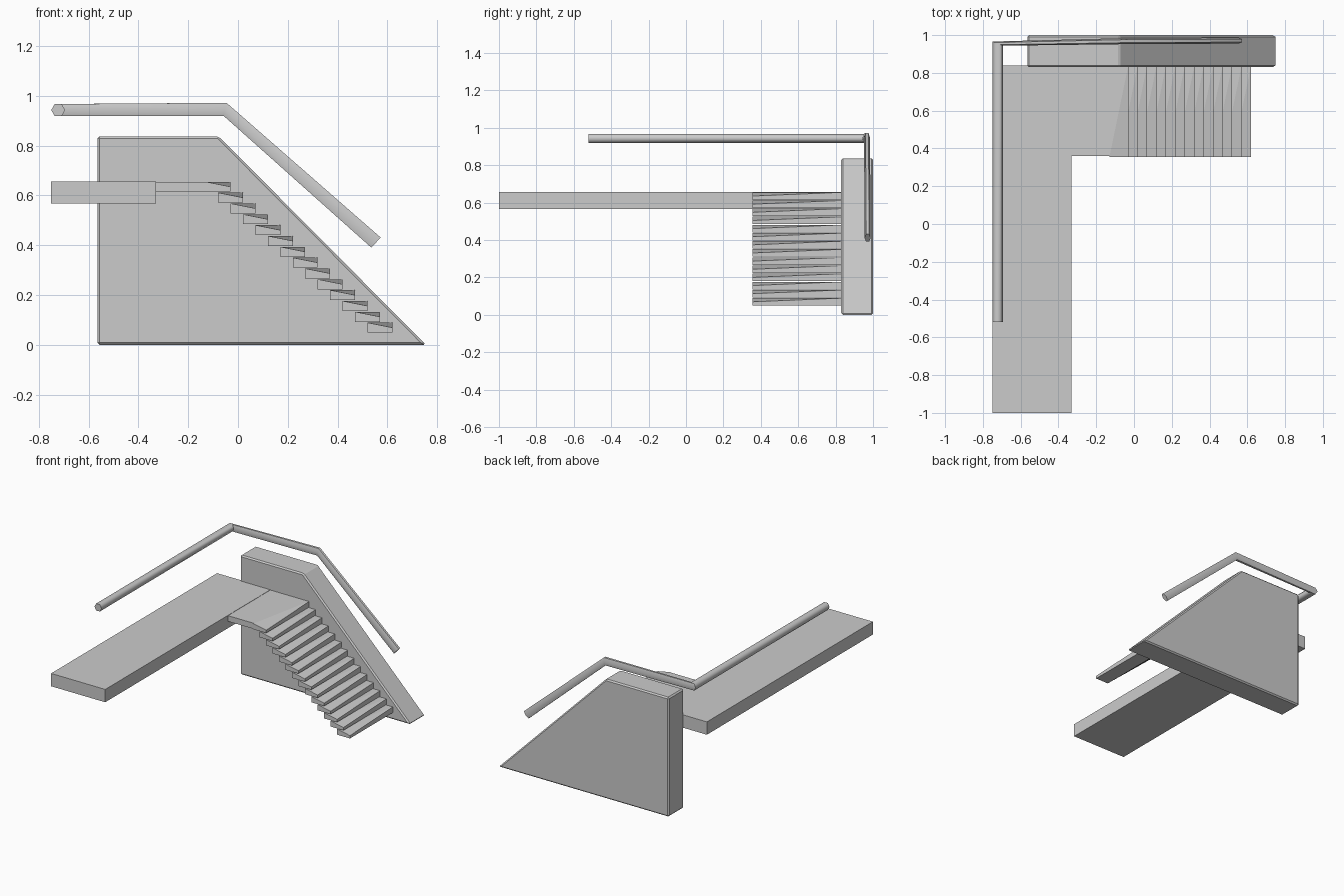
import bpy, math
from mathutils import Vector

if "Cube" in bpy.data.objects:
    bpy.data.objects.remove(bpy.data.objects["Cube"])


def make(name, verts, faces):
    me = bpy.data.meshes.new(name)
    me.from_pydata([tuple(v) for v in verts], [], faces)
    ob = bpy.data.objects.new(name, me)
    bpy.context.collection.objects.link(ob)
    return ob


def box(name, x0, x1, y0, y1, z0, z1, drop=0.0):
    # drop lowers the front right top corner
    v = [(x0, y0, z0), (x1, y0, z0), (x1, y1, z0), (x0, y1, z0),
         (x0, y0, z1), (x1, y0, z1 - drop), (x1, y1, z1), (x0, y1, z1)]
    f = [(3, 2, 1, 0), (4, 5, 6), (4, 6, 7), (0, 1, 5, 4),
         (1, 2, 6, 5), (2, 3, 7, 6), (3, 0, 4, 7)]
    return make(name, v, f)


# Side wall: sloped profile with chamfered edges
profile = [(-0.565, 0), (0.755, 0), (-0.077, 0.837), (-0.565, 0.837)]
n = len(profile)
verts = [(x, y, z) for y in (0.83, 1.0) for x, z in profile]
faces = [tuple(range(n)), tuple(range(2 * n - 1, n - 1, -1))]
faces += [(i, i + n, (i + 1) % n + n, (i + 1) % n) for i in range(n)]
wall = make("side_wall", verts, faces)
bev = wall.modifiers.new("chamfer", 'BEVEL')
bev.width = 0.009
bev.segments = 1
bev.limit_method = 'ANGLE'

# Upper walkway and landing
box("walkway", -0.75, -0.33, -1.0, 0.84, 0.567, 0.657)
box("landing", -0.33, -0.13, 0.36, 0.84, 0.615, 0.655)

# Descending treads with a worn front corner
for i in range(14):
    x, z = -0.13 + 0.05 * i, 0.615 - 0.0435 * i
    box(f"tread_{i + 1:02d}", x, x + 0.1, 0.355, 0.84, z, z + 0.04, 0.02)

# Handrail: six-sided tube through four rings (centre, side axis, up axis)
rings = [
    ((-0.722, -0.52, 0.943), (-0.028, 0, 0), (0, 0, 0.028)),
    ((-0.722, 0.955, 0.943), (-0.028, 0.011, 0), (0, 0, 0.028)),
    ((-0.052, 0.968, 0.946), (0, 0.016, 0), (0.007, 0, 0.030)),
    ((0.554, 0.971, 0.411), (0, 0.016, 0), (0.0215, 0, 0.0235)),
]
verts = []
for c, u, v in rings:
    for k in range(6):
        a = k * math.pi / 3
        verts.append(Vector(c) + Vector(u) * math.cos(a) + Vector(v) * math.sin(a))
faces = [(5, 4, 3, 2, 1, 0), tuple(range(18, 24))]
for r in range(3):
    for k in range(6):
        j = (k + 1) % 6
        faces.append((6 * r + k, 6 * r + j, 6 * r + 6 + j, 6 * r + 6 + k))
rail = make("handrail", verts, faces)

# Consistent outward normals
import bmesh
for ob in bpy.data.objects:
    bm = bmesh.new()
    bm.from_mesh(ob.data)
    bmesh.ops.recalc_face_normals(bm, faces=bm.faces)
    bm.to_mesh(ob.data)
    bm.free()

# Round-looking handrail with crisp ends
bpy.ops.object.select_all(action='DESELECT')
rail.select_set(True)
bpy.context.view_layer.objects.active = rail
bpy.ops.object.shade_smooth_by_angle(angle=math.radians(68))
